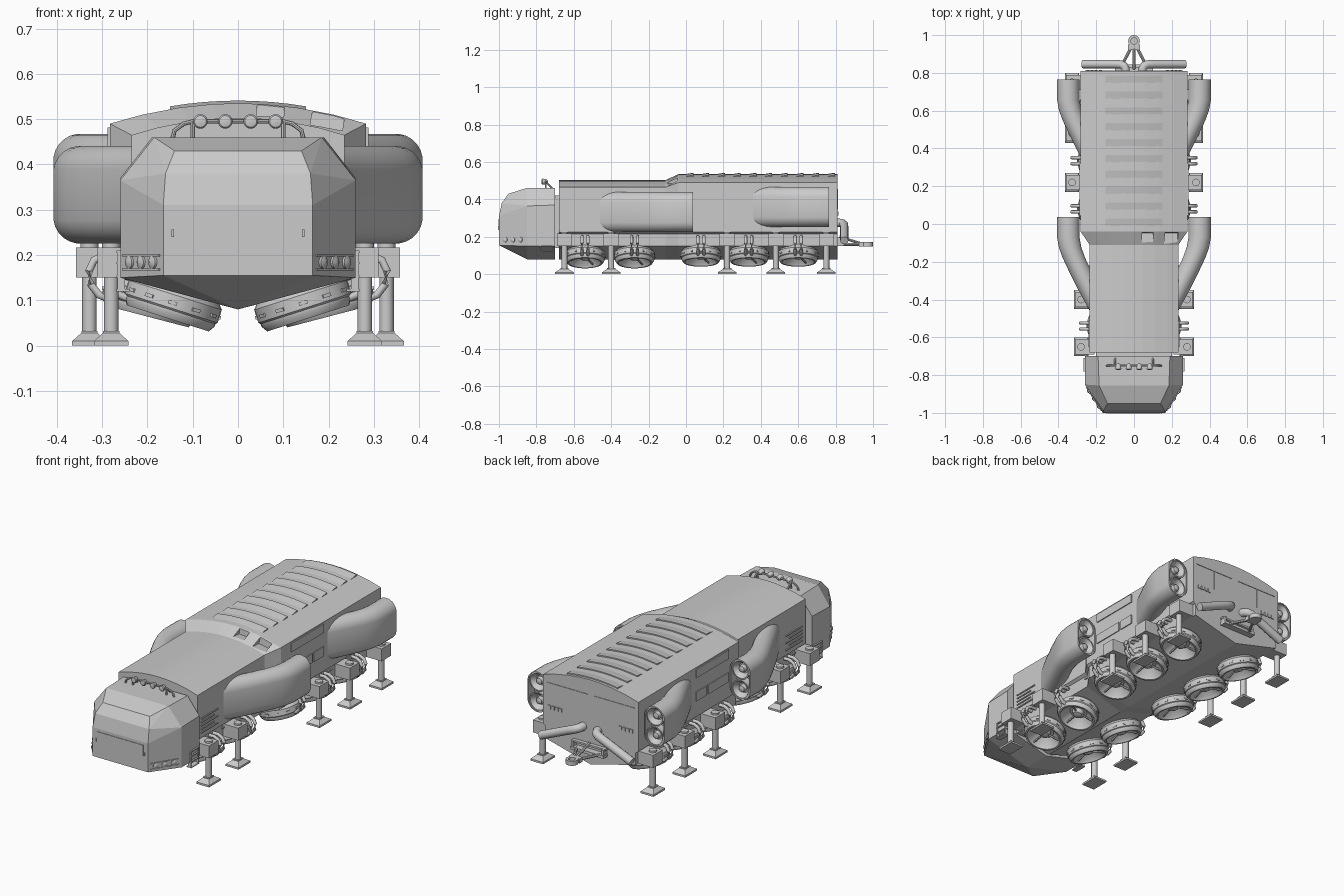
import bpy, bmesh, math
from mathutils import Matrix, Vector, Euler

if "Cube" in bpy.data.objects:
    bpy.data.objects.remove(bpy.data.objects["Cube"])


def finish(bm, name, mirror=False, smooth=None):
    if mirror:
        geom = bm.verts[:] + bm.edges[:] + bm.faces[:]
        new = bmesh.ops.duplicate(bm, geom=geom)["geom"]
        for v in new:
            if isinstance(v, bmesh.types.BMVert):
                v.co.x *= -1
    bmesh.ops.recalc_face_normals(bm, faces=bm.faces[:])
    me = bpy.data.meshes.new(name)
    bm.to_mesh(me)
    bm.free()
    ob = bpy.data.objects.new(name, me)
    bpy.context.collection.objects.link(ob)
    if smooth:
        bpy.ops.object.select_all(action='DESELECT')
        ob.select_set(True)
        bpy.context.view_layer.objects.active = ob
        bpy.ops.object.shade_smooth_by_angle(angle=math.radians(smooth))
    return ob


def skin(bm, rings, caps=True):
    vs = [[bm.verts.new(p) for p in r] for r in rings]
    n = len(vs[0])
    for a, b in zip(vs, vs[1:]):
        for i in range(n):
            bm.faces.new((a[i], a[(i + 1) % n], b[(i + 1) % n], b[i]))
    if caps:
        bm.faces.new(vs[0])
        bm.faces.new(vs[-1])


def box(bm, x, y, z, rot=(0, 0, 0)):
    c = [(a + b) / 2 for a, b in (x, y, z)]
    s = [b - a for a, b in (x, y, z)]
    bmesh.ops.create_cube(bm, size=1, matrix=Matrix.LocRotScale(Vector(c), Euler(rot), Vector(s)))


def tube(bm, path, r, n=12):
    pts = [Vector(p) for p in path]
    rings = []
    for i, p in enumerate(pts):
        d = (pts[min(i + 1, len(pts) - 1)] - pts[max(i - 1, 0)]).normalized()
        q = d.to_track_quat('Z', 'Y')
        rings.append([p + q @ Vector((r * math.cos(t * math.tau / n), r * math.sin(t * math.tau / n), 0))
                      for t in range(n)])
    skin(bm, rings)


def lathe(bm, profile, M, n=32):
    skin(bm, [[M @ Vector((r * math.cos(t * math.tau / n), r * math.sin(t * math.tau / n), z))
               for t in range(n)] for r, z in profile])


# cab: faceted convex shell
bm = bmesh.new()
half = [(.26, -.7, .15), (.26, -.7, .37), (.19, -.7, .46), (.26, -.85, .15), (.26, -.85, .365),
        (.185, -.855, .46), (.165, -1, .155), (.165, -1, .31), (.16, -.985, .38), (.14, -.95, .43)]
for x, y, z in half:
    bm.verts.new((x, y, z))
    bm.verts.new((-x, y, z))
for y in (-.7, -.85):
    bm.verts.new((0, y, .08))
bmesh.ops.convex_hull(bm, input=bm.verts[:])
bmesh.ops.dissolve_limit(bm, angle_limit=math.radians(3), verts=bm.verts[:], edges=bm.edges[:])
finish(bm, "cab")

# hull with arched roof, flared behind the ramp
def section(y, w, ze, zt):
    fs = [1, .75, .46, .2, 0]
    h = [(0, .08), (w - .015, .15), (w - .015, .215), (w, .225)]
    h += [(w * f, ze + (zt - ze) * (1 - f * f)) for f in fs]
    return [(x, y, z) for x, z in h] + [(-x, y, z) for x, z in h[-2:0:-1]]

bm = bmesh.new()
skin(bm, [section(-.68, .235, .465, .503), section(-.11, .235, .465, .503),
          section(-.04, .283, .49, .535), section(.81, .283, .49, .535)])
hull = finish(bm, "hull")

# four scoops cut in the roof ramp
bm = bmesh.new()
for x, w, z, t in ((.2, .036, .492, .17), (.073, .03, .517, .07)):
    box(bm, (x - w, x + w), (-.14, -.045), (z - .012, z + .05), (-.1, t, 0))
cut = finish(bm, "scoop_cutter", True)
cut.hide_render = True
cut.hide_set(True)
mod = hull.modifiers.new("scoops", 'BOOLEAN')
mod.operation = 'DIFFERENCE'
mod.object = cut

# neck joining cab and hull
bm = bmesh.new()
box(bm, (-.2, .2), (-.72, -.66), (.14, .42))
finish(bm, "cab_neck")

# roof slats: curved wedges
bm = bmesh.new()
for i in range(10):
    y = -.03 + i * .084
    rings = []
    for k in range(9):
        x = -.15 + k * .0375
        z = .535 - .045 * (x / .283) ** 2
        rings.append([(x, y, z - .004), (x, y + .07, z - .004), (x, y + .07, z + .006), (x, y + .06, z + .006)])
    skin(bm, rings)
finish(bm, "roof_slats")

# side pods, sweeping out of the hull, open at the rear
path = [(.15, -.52), (.18, -.45), (.235, -.35), (.285, -.25), (.318, -.18), (.338, -.125), (.348, -.07), (.348, .037)]
R, H = .06, .108

def stadium(cx, y, cz, r, h):
    pts = []
    for k in range(24):
        a = (k + .5) * math.tau / 24
        pts.append((cx + r * math.cos(a), y, cz + r * math.sin(a) + math.copysign(h - R, math.sin(a))))
    return pts

pods, nozzles = bmesh.new(), bmesh.new()
for dy, cz in ((0, .333), (.728, .36)):
    rings = [stadium(x, y + dy, cz, R, H) for x, y in path]
    ye = .037 + dy
    rings += [stadium(.348, ye, cz, R - .006, H), stadium(.348, ye - .045, cz, R - .01, H)]
    skin(pods, rings)
    for s in (-1, 1):
        M = Matrix.Translation((.348, ye, cz + s * .053)) @ Matrix.Rotation(-math.pi / 2, 4, 'X')
        lathe(nozzles, [(.051, -.045), (.051, -.004), (.045, -.004), (.026, -.03), (.02, -.03),
                        (.016, -.012), (.004, -.008)], M, 24)
finish(pods, "side_pods", True, 35)
finish(nozzles, "pod_nozzles", True, 35)

# lift rotors under the hull with their feed pipes
rotors, pipes, spokes = bmesh.new(), bmesh.new(), bmesh.new()
for y, cx, dx, w in ((-.54, .135, 0, .22), (-.275, .135, 0, .22), (.08, .185, .045, .268),
                     (.335, .185, .045, .268), (.6, .185, .045, .268)):
    slope = .07 / w
    M = Matrix.Translation((cx, y, .08 + slope * cx)) @ Matrix.Rotation(-math.atan(slope), 4, 'Y')
    lathe(rotors, [(.08, .02), (.098, 0), (.108, -.012), (.108, -.042), (.104, -.046), (.104, -.052),
                   (.095, -.066), (.086, -.066), (.078, -.05), (.045, -.022), (.03, -.022), (.024, -.045),
                   (.004, -.05)], M)
    for k in range(3):
        a = k * math.tau / 3 + .5
        d = Vector((math.cos(a), math.sin(a), 0))
        tube(spokes, [M @ (d * .02 + Vector((0, 0, -.036))), M @ (d * .084 + Vector((0, 0, -.052)))], .005, 6)
    for k in range(12):
        a = k * math.tau / 12
        p = M @ Matrix.Rotation(a, 4, 'Z') @ Matrix.Translation((.108, 0, -.03)) @ Matrix.Diagonal((.006, .02, .008, 1))
        bmesh.ops.create_cube(spokes, size=1, matrix=p)
    for s in (-.016, .016):
        tube(pipes, [(px + dx, y + s, pz) for px, pz in
                     ((.21, .2), (.25, .2), (.273, .188), (.284, .165), (.28, .135), (.262, .112), (.23, .1))], .009, 10)
finish(rotors, "lift_rotors", True, 35)
finish(spokes, "rotor_spokes", True)
finish(pipes, "rotor_pipes", True, 40)

# jacks: bracket, post and flared foot
brk, posts, feet = bmesh.new(), bmesh.new(), bmesh.new()
for y, x in ((-.65, .28), (-.4, .28), (.22, .328), (.48, .328), (.75, .328)):
    box(brk, (x - .07, x + .03), (y - .04, y + .04), (.15, .217))
    tube(posts, [(x, y, .025), (x, y, .16)], .016, 16)
    tube(posts, [(x, y, .21), (x, y, .226)], .02, 16)
    sq = lambda a, b, z: [(x - a, y - b, z), (x + a, y - b, z), (x + a, y + b, z), (x - a, y + b, z)]
    skin(feet, [sq(.038, .05, 0), sq(.038, .05, .01), sq(.018, .022, .028), sq(.018, .022, .032)])
finish(brk, "jack_brackets", True)
finish(posts, "jack_posts", True, 40)
finish(feet, "jack_feet", True)

# cab front plate, latches and door steps
bm = bmesh.new()
box(bm, (-.14, .14), (-1.0, -.985), (.233, .297))
box(bm, (-.137, .137), (-1.003, -.985), (.236, .294))
finish(bm, "front_plate")
bm = bmesh.new()
box(bm, (.141, .147), (-1.004, -.99), (.24, .256))
for z in (.125, .155, .185, .21):
    box(bm, (.24, .268), (-.78, -.71), (z - .005, z))
for y in (-.78, -.715):
    box(bm, (.25, .266), (y, y + .005), (.12, .21))
finish(bm, "latches_and_steps", True)

# headlight clusters on the cab's front corners
fr, lamps = bmesh.new(), bmesh.new()
ang = math.atan2(.15, .095)
d, nrm = Vector((math.cos(ang), math.sin(ang), 0)), Vector((math.sin(ang), -math.cos(ang), 0))
for k in range(3):
    p = Vector((.165, -1, .184)) + d * (.04 + k * .048)
    M = Matrix.Translation(p) @ nrm.to_track_quat('Z', 'Y').to_matrix().to_4x4()
    lathe(lamps, [(.014, -.01), (.014, .005), (.011, .006), (.004, .009)], M, 16)
for z in (.168, .199):
    c = Vector((.165, -1, z)) + d * .088
    bmesh.ops.create_cube(fr, size=1, matrix=Matrix.LocRotScale(c, Euler((0, 0, ang)), Vector((.15, .008, .004))))
finish(fr, "headlight_frames", True)
finish(lamps, "headlights", True, 35)

# roof light bar
bm = bmesh.new()
tube(bm, [(-.145, -.75, .455), (-.14, -.75, .475), (-.12, -.75, .49), (-.1, -.75, .495), (.1, -.75, .495),
          (.12, -.75, .49), (.14, -.75, .475), (.145, -.75, .455)], .005, 8)
for x in (-.1, .1):
    tube(bm, [(x, -.75, .495), (x, -.71, .455)], .005, 8)
    tube(bm, [(x, -.75, .495), (x, -.75, .455)], .005, 8)
finish(bm, "light_bar", smooth=40)
bm = bmesh.new()
for x in (.028, .083):
    M = Matrix.Translation((x, -.755, .495)) @ Matrix.Rotation(math.pi / 2, 4, 'X')
    lathe(bm, [(.006, -.016), (.013, -.008), (.016, .012), (.013, .016), (.004, .018)], M, 20)
finish(bm, "roof_lights", True, 35)

# side panels, louvres and belt bolts
bm = bmesh.new()
X = (.275, .288)
box(bm, X, (.045, .32), (.435, .482))
box(bm, X, (.045, .22), (.31, .36))
box(bm, X, (.235, .32), (.31, .36))
for k in range(5):
    box(bm, (.225, .24), (-.65, -.51 - .03 * (k % 2)), (.25 + k * .019, .256 + k * .019))
for k in range(9):
    y = -.6 + k * .165
    w = .235 if y < -.1 else .283
    box(bm, (w - .02, w - .008), (y - .02, y + .02), (.196, .204))
finish(bm, "side_panels", True)

# rear vents and panel strips
bm = bmesh.new()
for k in range(4):
    box(bm, (.17 + k * .022, .186 + k * .022), (.8, .815), (.315, .335))
box(bm, (.02, .26), (.8, .813), (.452, .455))
box(bm, (.14, .143), (.8, .813), (.345, .452))
finish(bm, "rear_vents", True)

# rear exhaust pipes
bm = bmesh.new()
tube(bm, [(.045, .79, .275), (.045, .82, .275), (.052, .836, .272), (.07, .845, .265), (.1, .846, .253),
          (.27, .846, .18)], .022, 16)
finish(bm, "rear_exhausts", True, 40)

# tow hitch: frame, bars and eye
bm = bmesh.new()
box(bm, (-.1, .1), (.8, .845), (.15, .165))
box(bm, (-.1, .1), (.8, .83), (.185, .195))
for s in (-1, 1):
    tube(bm, [(s * .075, .82, .16), (s * .012, .94, .16)], .008, 8)
    box(bm, (s * .09 - .006, s * .09 + .006), (.8, .84), (.15, .195))
tube(bm, [(0, .82, .2), (0, .94, .163)], .007, 8)
box(bm, (-.032, .032), (.925, .95), (.148, .172))
M = Matrix.Translation((0, .969, .16))
lathe(bm, [(.017, -.012), (.031, -.012), (.031, .012), (.017, .012), (.017, -.012)], M, 20)
finish(bm, "tow_hitch", smooth=35)
